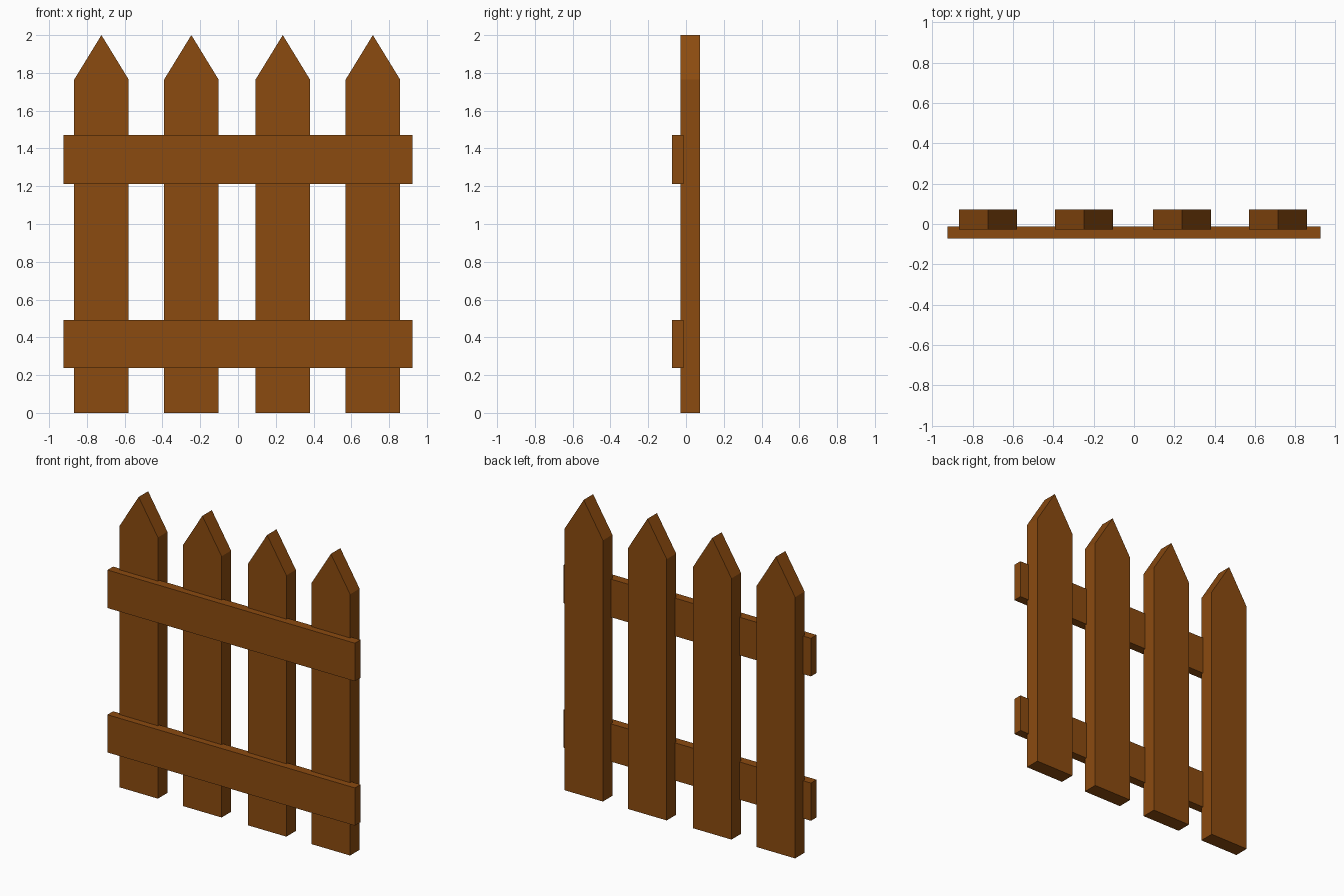
import bpy
import bmesh

if "Cube" in bpy.data.objects:
    bpy.data.objects.remove(bpy.data.objects["Cube"])

wood = bpy.data.materials.new("brown_wood")
wood.diffuse_color = (0.26, 0.07, 0.005, 1.0)
wood.use_nodes = True
wood.node_tree.nodes["Principled BSDF"].inputs["Base Color"].default_value = wood.diffuse_color


def board(name, outline, x, y0, y1):
    """Extrude an (x, z) outline from y0 back to y1."""
    bm = bmesh.new()
    face = bm.faces.new([bm.verts.new((px, y0, pz)) for px, pz in outline])
    ext = bmesh.ops.extrude_face_region(bm, geom=[face])
    verts = [g for g in ext["geom"] if isinstance(g, bmesh.types.BMVert)]
    bmesh.ops.translate(bm, verts=verts, vec=(0, y1 - y0, 0))
    bmesh.ops.recalc_face_normals(bm, faces=bm.faces[:])
    mesh = bpy.data.meshes.new(name)
    bm.to_mesh(mesh)
    bm.free()
    mesh.materials.append(wood)
    obj = bpy.data.objects.new(name, mesh)
    obj.location.x = x
    bpy.context.collection.objects.link(obj)


# Pointed pickets
w = 0.144
picket = [(-w, 0), (w, 0), (w, 1.765), (0, 2.0), (-w, 1.765)]
for i, x in enumerate((-0.723, -0.247, 0.237, 0.714)):
    board(f"picket_{i + 1}", picket, x, -0.028, 0.073)

# Cross rails, let slightly into the front of the pickets
r = 0.925
for name, z0, z1 in (("lower_rail", 0.237, 0.492), ("upper_rail", 1.213, 1.47)):
    board(name, [(-r, z0), (r, z0), (r, z1), (-r, z1)], 0, -0.073, -0.013)
